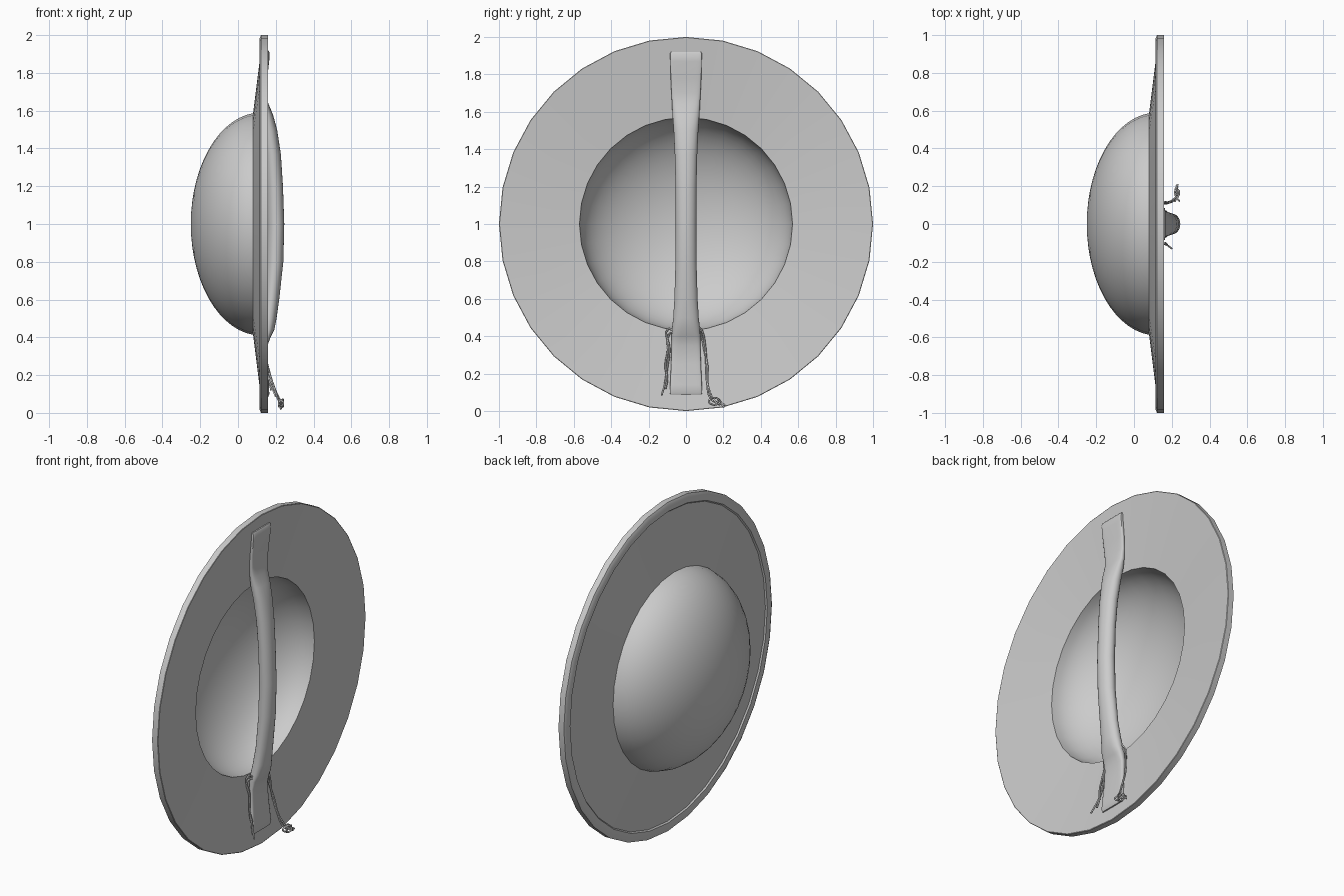
import bpy, bmesh, math
from mathutils import Vector

if "Cube" in bpy.data.objects:
    bpy.data.objects.remove(bpy.data.objects["Cube"])

SIDES = 32


def finish(bm, name, angle=35):
    bmesh.ops.recalc_face_normals(bm, faces=bm.faces)
    me = bpy.data.meshes.new(name)
    bm.to_mesh(me)
    bm.free()
    ob = bpy.data.objects.new(name, me)
    bpy.context.collection.objects.link(ob)
    bpy.ops.object.select_all(action='DESELECT')
    ob.select_set(True)
    bpy.context.view_layer.objects.active = ob
    bpy.ops.object.shade_smooth_by_angle(angle=math.radians(angle))
    return ob


def loft(bm, rings, closed=False):
    n = len(rings[0])
    pairs = list(zip(rings, rings[1:])) + ([(rings[-1], rings[0])] if closed else [])
    for a, b in pairs:
        for i in range(n):
            j = (i + 1) % n
            bm.faces.new((a[i], a[j], b[j], b[i]))


def lathe(name, profile, closed=False, sides=SIDES, angle=35):
    """Spin (radius, x) profile about the x axis through z = 1."""
    bm = bmesh.new()
    rings = []
    for r, x in profile:
        rings.append([bm.verts.new((x, r * math.sin(2 * math.pi * i / sides),
                                    1 + r * math.cos(2 * math.pi * i / sides)))
                      for i in range(sides)])
    loft(bm, rings, closed)
    bmesh.ops.remove_doubles(bm, verts=bm.verts, dist=1e-5)
    return finish(bm, name, angle)


def dome(radius, edge_x, centre_x, depth, steps=14):
    t0 = math.asin((centre_x - edge_x) / depth)
    ts = [t0 + (math.pi / 2 - t0) * k / steps for k in range(steps + 1)]
    return [(max(0.0, radius * math.cos(t)), centre_x - depth * math.sin(t)) for t in ts]


# shield body: outer dome, conical brim, raised rim, inner brim, inner bowl
outer = dome(0.59, 0.08, 0.12, 0.37)[::-1]
inner = dome(0.57, 0.115, 0.125, 0.345)
rim = [(0.94, 0.124), (0.947, 0.116), (0.985, 0.115), (1.0, 0.122), (1.0, 0.158), (0.997, 0.16)]
lathe("shield_body", outer + rim + inner)

# handle stations: z, half width, back x, front x, squareness exponent
stations = [
    (1.92, .083, .145, .160, 6), (1.91, .085, .145, .166, 6), (1.87, .084, .142, .166, 6),
    (1.78, .082, .132, .156, 5), (1.70, .078, .124, .152, 4), (1.64, .075, .119, .160, 3),
    (1.58, .072, .116, .185, 2.5), (1.50, .066, .125, .207, 2.2), (1.37, .060, .140, .227, 2),
    (1.20, .056, .152, .238, 2), (1.00, .055, .157, .245, 2), (0.80, .056, .152, .240, 2),
    (0.60, .062, .138, .218, 2), (0.50, .068, .124, .204, 2.2), (0.44, .075, .116, .192, 2.5),
    (0.40, .077, .117, .172, 3), (0.35, .077, .120, .154, 4), (0.25, .080, .130, .155, 5),
    (0.14, .085, .141, .164, 6), (0.10, .086, .145, .166, 6), (0.085, .083, .146, .160, 6)]
bm = bmesh.new()
rings = []
for z, w, xb, xf, e in stations:
    ring = []
    for i in range(24):
        t = 2 * math.pi * i / 24
        c, s = math.cos(t), math.sin(t)
        px = math.copysign(abs(s) ** (2 / e), s) * (xf - xb) / 2 + (xb + xf) / 2
        ring.append(bm.verts.new((px, w * math.copysign(abs(c) ** (2 / e), c), z)))
    rings.append(ring)
loft(bm, rings)
bm.faces.new(rings[0])
bm.faces.new(rings[-1])
finish(bm, "handle_grip", 50)


# leather ties hanging from the lower end of the grip
def cord(name, pts, r=0.005):
    cu = bpy.data.curves.new(name, 'CURVE')
    cu.dimensions = '3D'
    cu.bevel_depth = r
    cu.bevel_resolution = 1
    cu.resolution_u = 5
    cu.use_fill_caps = True
    sp = cu.splines.new('BEZIER')
    sp.bezier_points.add(len(pts) - 1)
    for p, co in zip(sp.bezier_points, pts):
        p.co = Vector(co)
        p.handle_left_type = p.handle_right_type = 'AUTO'
    ob = bpy.data.objects.new(name, cu)
    bpy.context.collection.objects.link(ob)
    bpy.ops.object.select_all(action='DESELECT')
    ob.select_set(True)
    bpy.context.view_layer.objects.active = ob
    bpy.ops.object.convert(target='MESH')


cord("left_tie_long", [(.15, -.07, .43), (.135, -.095, .44), (.14, -.088, .33), (.15, -.102, .22),
                       (.175, -.112, .15), (.20, -.13, .085)])
cord("left_tie_short", [(.15, -.07, .42), (.13, -.09, .41), (.145, -.098, .32), (.155, -.11, .24),
                        (.165, -.10, .17), (.175, -.11, .12)])
cord("right_tie_long", [(.15, .07, .45), (.14, .085, .43), (.145, .102, .35), (.155, .108, .25),
                        (.185, .112, .15), (.215, .132, .065), (.228, .16, .045)])
cord("right_tie_short", [(.15, .07, .43), (.135, .08, .41), (.14, .097, .33), (.16, .115, .24),
                         (.19, .118, .14), (.22, .14, .07)])
# knot and its loose ends
cord("tie_knot", [(.228 + .012 * math.sin(1.5 * t), .152 + .03 * math.cos(t), .052 + .018 * math.sin(t))
                  for t in [k * math.pi / 3 for k in range(13)]])
cord("tie_tail_a", [(.228, .16, .05), (.22, .185, .05), (.23, .195, .03), (.225, .205, .02)])
cord("tie_tail_b", [(.228, .15, .06), (.235, .175, .035), (.225, .19, .04), (.232, .21, .03)])
